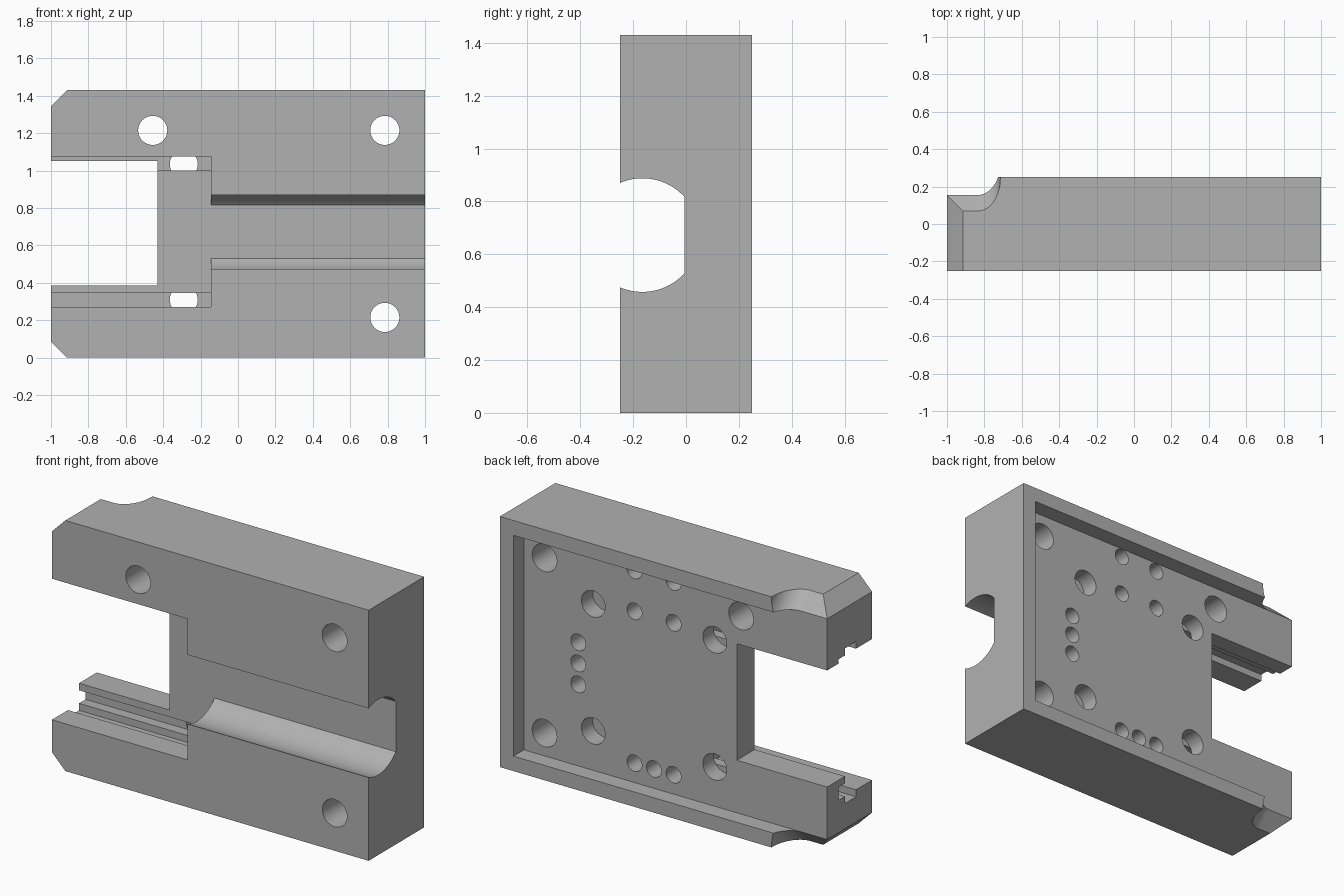
import bpy, bmesh, math
from mathutils import Vector

cube = bpy.data.objects.get("Cube")
if cube:
    bpy.data.objects.remove(cube, do_unlink=True)

# Main sizes
H, D, FLOOR, RIM = 1.43, 0.25, 0.155, 0.085
MID = 0.6725          # centre height of the front channel
PLATE = -0.005        # depth of the front pocket

steel = bpy.data.materials.new("matte grey")
steel.use_nodes = True
grey = (0.44, 0.44, 0.44, 1)
steel.diffuse_color = grey
steel.node_tree.nodes["Principled BSDF"].inputs["Base Color"].default_value = grey


def prism(name, pts, lo, hi, place):
    """Extrude a 2D profile from lo to hi; place maps (u, v, w) to space."""
    bm = bmesh.new()
    a = [bm.verts.new(place(u, v, lo)) for u, v in pts]
    b = [bm.verts.new(place(u, v, hi)) for u, v in pts]
    bm.faces.new(a)
    bm.faces.new(b[::-1])
    n = len(pts)
    for i in range(n):
        j = (i + 1) % n
        bm.faces.new((a[i], b[i], b[j], a[j]))
    bmesh.ops.recalc_face_normals(bm, faces=bm.faces)
    mesh = bpy.data.meshes.new(name)
    bm.to_mesh(mesh)
    bm.free()
    mesh.materials.append(steel)
    ob = bpy.data.objects.new(name, mesh)
    bpy.context.collection.objects.link(ob)
    return ob


def along_y(u, v, w):
    return Vector((u, w, v))


def along_x(u, v, w):
    return Vector((w, u, v))


def rect(u0, u1, v0, v1):
    return [(u0, v0), (u1, v0), (u1, v1), (u0, v1)]


def arc(cx, cy, r, start, end, n):
    return [(cx + r * math.cos(start + (end - start) * i / n),
             cy + r * math.sin(start + (end - start) * i / n)) for i in range(n + 1)]


# Block with two clipped corners
outline = [(1, 0), (1, H), (-1 + RIM, H), (-1, H - RIM), (-1, RIM), (-1 + RIM, 0)]
body = prism("housing_block", outline, -D, D, along_y)


def cut(name, pts, lo, hi, place):
    cutter = prism(name, pts, lo, hi, place)
    cutter.hide_render = True
    mod = body.modifiers.new(name, 'BOOLEAN')
    mod.operation = 'DIFFERENCE'
    mod.solver = 'EXACT'
    mod.object = cutter
    bpy.context.view_layer.objects.active = body
    bpy.ops.object.modifier_apply(modifier=name)
    bpy.data.objects.remove(cutter, do_unlink=True)


# Shallow back recess, open at the jaw end
cut("back_recess", rect(-1.1, 1 - RIM, RIM, H - RIM), FLOOR, 0.4, along_y)

# Opening between the two arms
cut("jaw_opening", rect(-1.1, -0.43, 0.385, 1.05), -0.4, 0.4, along_y)

# Front pocket with stepped rails, mirrored about the channel height
rail = [(-0.3, 0.27), (-0.105, 0.27), (-0.105, 0.23), (PLATE, 0.23), (PLATE, 0.27),
        (0.055, 0.27), (0.055, 0.345), (PLATE, 0.345)]
cut("rail_pocket", rail + [(y, 2 * MID - z) for y, z in reversed(rail)],
    -1.1, -0.145, along_x)

# Round-sided channel with a flat bottom
r, cy = 0.215, -0.165
phi = math.acos((PLATE - cy) / r)
cut("front_channel", arc(cy, MID, r, phi, 2 * math.pi - phi, 56), -0.3, 1.1, along_x)

# Sloped relief on the back edges of both arms, with a rounded run-out
R, stop, k = 0.12, -0.715, math.sqrt(0.5)
relief = [(-1.2, 0)] + arc(stop - R, R, R, -math.pi / 2, 0, 16) + [(stop, 0.5), (-1.2, 0.5)]
for side, name in ((1, "upper_relief"), (-1, "lower_relief")):
    def sloped(u, v, w, side=side):
        rise = k * (v - w)
        z = H + rise if side > 0 else -rise
        return Vector((u, 0.07 + k * (v + w), z))
    cut(name, relief, -0.5, 0.5, sloped)


def drill(name, x, z, radius, bottom):
    cut(name, arc(x, z, radius, 0, math.tau, 32)[:-1], bottom, 0.2, along_y)


# Through bolt holes
for x, z in ((0.785, 1.215), (0.785, 0.215), (-0.456, 1.215)):
    drill("bolt_hole", x, z, 0.078, -0.4)

# Blind dowel holes, the pair near the jaw breaking into the rails
for x in (0.477, -0.29):
    for z in (0.31, 1.035):
        drill("dowel_hole", x, z, 0.075, 0.053)

# Small blind screw holes
small = [(0.572, z) for z in (0.55, 0.67, 0.79)]
small += [(x, 0.195) for x in (0.217, 0.094, -0.03)]
small += [(x, z) for x in (0.217, -0.03) for z in (1.062, 1.295)]
for x, z in small:
    drill("screw_hole", x, z, 0.047, 0.025)

# Smooth the round walls, keep edges crisp
bpy.ops.object.select_all(action='DESELECT')
body.select_set(True)
bpy.context.view_layer.objects.active = body
bpy.ops.object.shade_smooth_by_angle(angle=math.radians(30))
